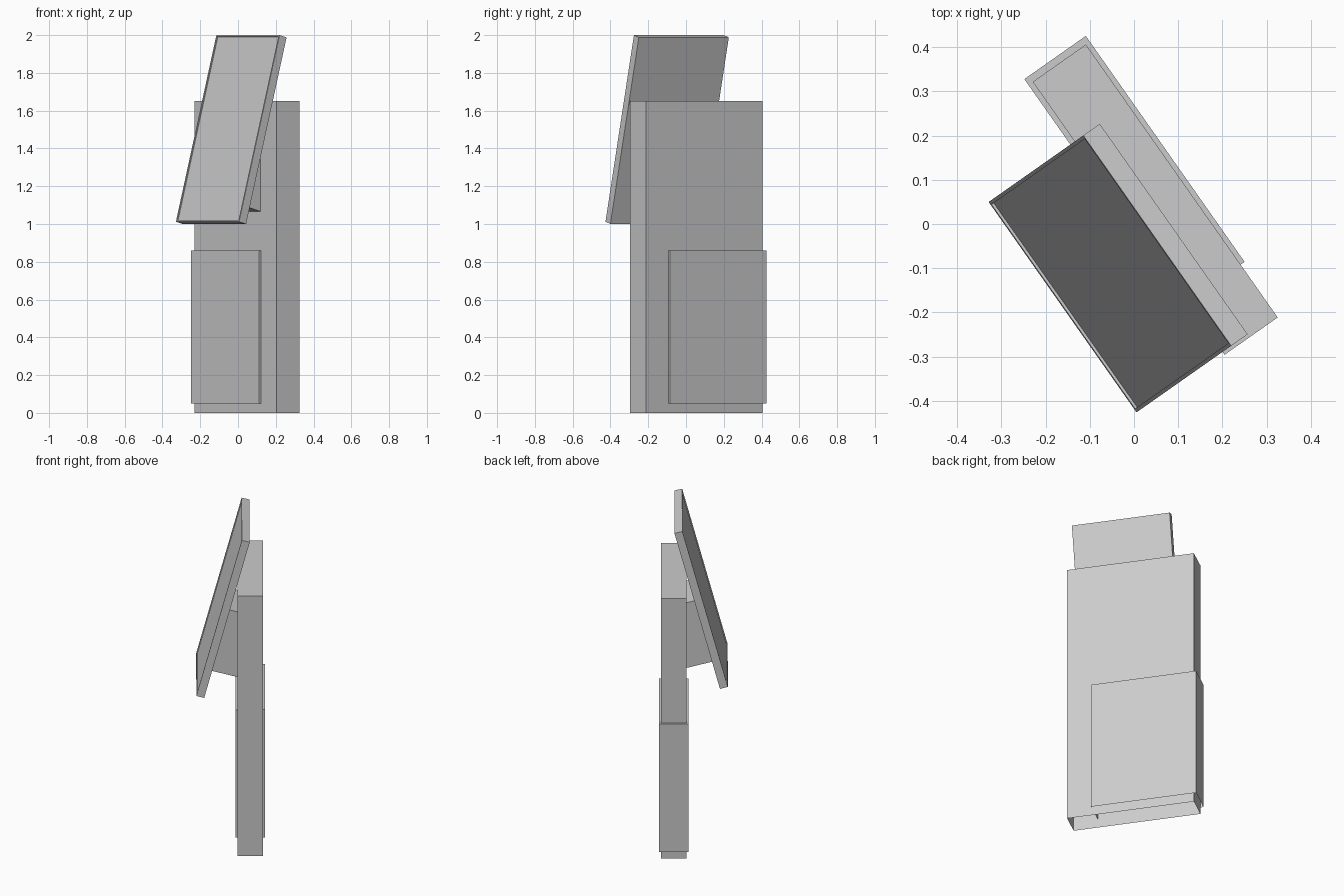
import bpy, bmesh
from math import radians
from mathutils import Matrix

if "Cube" in bpy.data.objects:
    bpy.data.objects.remove(bpy.data.objects["Cube"])

# Local frame: x along the cabinet width, y out of its front, z up
FRAME = Matrix.Translation((0.205, -0.296, 0)) @ Matrix.Rotation(radians(125.1), 4, 'Z')
# Tilted frame at the lower front edge of the panel: y out of the face, z up the face
TILT = FRAME @ Matrix.Translation((0, 0.238, 1.012)) @ Matrix.Rotation(radians(14.85), 4, 'X')


def box(name, frame, lo, hi, open_bottom=False, recess=None):
    bm = bmesh.new()
    bmesh.ops.create_cube(bm, size=1)
    for v in bm.verts:
        v.co = [lo[i] if v.co[i] < 0 else hi[i] for i in range(3)]
    bm.normal_update()
    if open_bottom:
        bottom = [f for f in bm.faces if f.normal.z < -0.9]
        bmesh.ops.delete(bm, geom=bottom, context='FACES')
    if recess:
        border, depth = recess
        face = [f for f in bm.faces if f.normal.y > 0.9]
        bmesh.ops.inset_region(bm, faces=face, thickness=border)
        # push the inner face straight back to leave a rim
        inner = bmesh.ops.extrude_face_region(bm, geom=face)['geom']
        bmesh.ops.delete(bm, geom=face, context='FACES_ONLY')
        for v in inner:
            if isinstance(v, bmesh.types.BMVert):
                v.co.y -= depth
        bmesh.ops.recalc_face_normals(bm, faces=bm.faces)
    bm.transform(frame)
    mesh = bpy.data.meshes.new(name)
    bm.to_mesh(mesh)
    bm.free()
    ob = bpy.data.objects.new(name, mesh)
    bpy.context.collection.objects.link(ob)
    return ob


# Upright cabinet and the slightly proud lower housing, both open underneath
box("cabinet", FRAME, (0, -0.147, 0), (0.755, 0, 1.65), open_bottom=True)
box("lower_housing", FRAME, (0.146, -0.158, 0.05), (0.771, 0.012, 0.86), open_bottom=True)

# Leaning display panel with a thin rim
box("display_panel", TILT, (0.008, -0.047, 0), (0.59, 0, 1.022), recess=(0.012, 0.006))

# Mounting block joining panel to cabinet
box("mounting_block", TILT, (0.148, -0.23, 0.114), (0.448, -0.047, 0.514))
